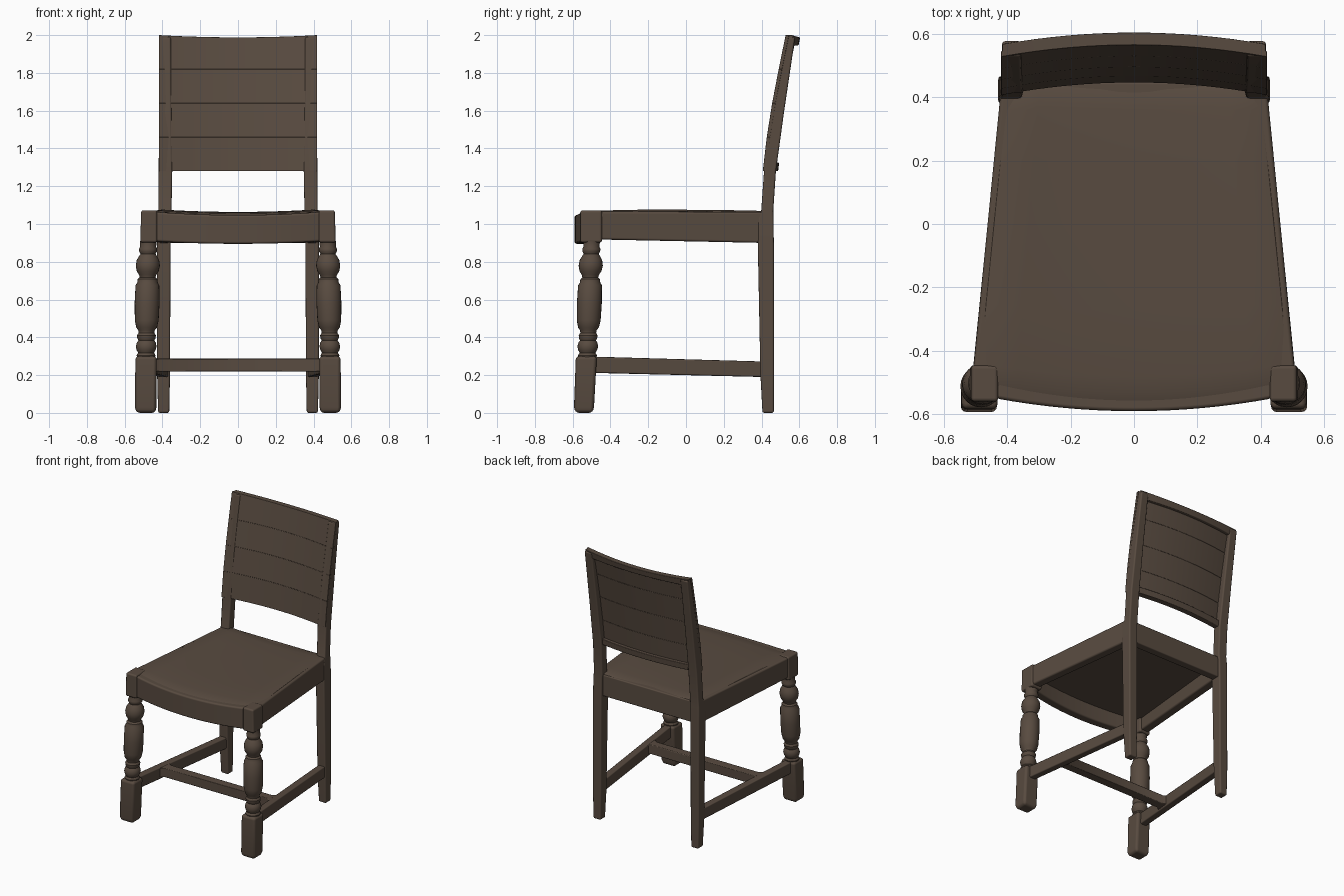
import bpy, bmesh, math

if "Cube" in bpy.data.objects:
    bpy.data.objects.remove(bpy.data.objects["Cube"])

wood = bpy.data.materials.new("dark brown wood")
wood.diffuse_color = (0.098, 0.070, 0.051, 1)
wood.use_nodes = True
wood.node_tree.nodes["Principled BSDF"].inputs["Base Color"].default_value = wood.diffuse_color


def loft(name, rings, bevel=0.008, segments=2):
    """Skin a row of equal-sized point rings and cap both ends."""
    bm = bmesh.new()
    rows = [[bm.verts.new(p) for p in ring] for ring in rings]
    n = len(rows[0])
    for a, b in zip(rows, rows[1:]):
        for i in range(n):
            j = (i + 1) % n
            bm.faces.new((a[i], a[j], b[j], b[i]))
    bm.faces.new(rows[0])
    bm.faces.new(rows[-1])
    bmesh.ops.recalc_face_normals(bm, faces=bm.faces[:])
    mesh = bpy.data.meshes.new(name)
    bm.to_mesh(mesh)
    bm.free()
    mesh.materials.append(wood)
    obj = bpy.data.objects.new(name, mesh)
    bpy.context.collection.objects.link(obj)
    bpy.ops.object.select_all(action='DESELECT')
    obj.select_set(True)
    bpy.context.view_layer.objects.active = obj
    bpy.ops.object.shade_smooth_by_angle(angle=math.radians(35))
    if bevel:
        mod = obj.modifiers.new("rounded edges", 'BEVEL')
        mod.width = bevel
        mod.segments = segments
        mod.limit_method = 'ANGLE'
        mod.angle_limit = math.radians(40)
        mod.harden_normals = True
    return obj


def flat_ring(x0, x1, y0, y1, z):
    return [(x0, y0, z), (x1, y0, z), (x1, y1, z), (x0, y1, z)]


def deep_ring(y, x0, x1, z0, z1):
    return [(x0, y, z0), (x1, y, z0), (x1, y, z1), (x0, y, z1)]


def wide_ring(x, y0, y1, z0, z1):
    return [(x, y0, z0), (x, y1, z0), (x, y1, z1), (x, y0, z1)]


def lerp_table(table, z):
    for (z0, v0), (z1, v1) in zip(table, table[1:]):
        if z <= z1:
            return v0 + (v1 - v0) * (z - z0) / (z1 - z0)
    return table[-1][1]


# turned front leg profile: height, radius
TURNING = [(0.285, 0.046), (0.305, 0.050), (0.318, 0.042), (0.332, 0.050),
           (0.352, 0.055), (0.372, 0.050), (0.384, 0.042), (0.394, 0.048),
           (0.410, 0.050), (0.424, 0.042), (0.438, 0.044), (0.452, 0.055),
           (0.490, 0.063), (0.580, 0.066), (0.675, 0.063), (0.690, 0.054),
           (0.708, 0.052), (0.718, 0.042), (0.732, 0.046), (0.750, 0.058),
           (0.780, 0.064), (0.810, 0.059), (0.832, 0.046), (0.842, 0.040),
           (0.855, 0.047), (0.868, 0.048), (0.880, 0.042), (0.910, 0.045)]

for s, side in ((-1, "left"), (1, "right")):
    # front leg: foot block, turned shaft, block at the seat corner
    loft(f"front_foot_{side}", [
        flat_ring(s * 0.438, s * 0.538, -0.585, -0.495, 0),
        flat_ring(s * 0.432, s * 0.546, -0.593, -0.487, 0.03),
        flat_ring(s * 0.430, s * 0.543, -0.583, -0.472, 0.30)], 0.018, 3)
    rings = []
    for z, r in TURNING:
        t = (z - 0.3) / 0.6
        cx, cy = s * (0.487 - 0.012 * t), -0.522 + 0.022 * t
        rings.append([(cx + r * math.cos(k * math.tau / 24),
                       cy + r * math.sin(k * math.tau / 24), z) for k in range(24)])
    loft(f"front_leg_turning_{side}", rings, 0)
    loft(f"seat_corner_block_{side}", [
        flat_ring(s * 0.428, s * 0.517, -0.560, -0.445, 0.902),
        flat_ring(s * 0.428, s * 0.513, -0.560, -0.445, 1.072)], 0.012, 3)

    # back leg, leaning back above the seat
    loft(f"back_leg_{side}", [
        flat_ring(s * a, s * b, c, d, z) for z, a, b, c, d in (
            (0.00, 0.364, 0.423, 0.405, 0.465),
            (0.20, 0.360, 0.428, 0.394, 0.466),
            (0.90, 0.357, 0.428, 0.380, 0.465),
            (1.03, 0.355, 0.426, 0.382, 0.463),
            (1.07, 0.352, 0.422, 0.398, 0.462),
            (1.28, 0.348, 0.420, 0.413, 0.476),
            (1.60, 0.352, 0.418, 0.455, 0.520),
            (1.99, 0.355, 0.416, 0.528, 0.578))], 0.010, 3)

    # seat side rail and side stretcher
    loft(f"seat_side_rail_{side}", [
        deep_ring(-0.46, s * 0.440, s * 0.507, 0.918, 1.066),
        deep_ring(0.41, s * 0.355, s * 0.421, 0.900, 1.064)], 0.012, 3)
    loft(f"side_stretcher_{side}", [
        deep_ring(-0.50, s * 0.460, s * 0.512, 0.212, 0.298),
        deep_ring(0.41, s * 0.368, s * 0.420, 0.190, 0.272)], 0.008)

# cross stretcher, flared where it meets the side stretchers
loft("cross_stretcher", [
    wide_ring(x, -0.22 - h, -0.22 + h, 0.218, 0.287)
    for x, h in ((-0.45, 0.06), (-0.41, 0.032), (0.41, 0.032), (0.45, 0.06))], 0.006)

STEPS = [i / 8 - 1 for i in range(17)]

# bowed and sagging front rail, straight back rail
rings = []
for u in STEPS:
    c = 1 - u * u
    y = -0.550 - 0.040 * c
    rings.append(wide_ring(0.435 * u, y, y + 0.065, 0.908 - 0.013 * c, 1.064 - 0.017 * c))
loft("seat_front_rail", rings, 0.012, 3)
loft("seat_back_rail", [wide_ring(x, 0.388, 0.448, 0.900, 1.055)
                        for x in (-0.37, 0.37)], 0.008)

# dished seat panel, bowed along the front
rings = []
for v, drop in ((-0.515, 0.014), (-0.49, 0.006), (-0.44, 0.0), (-0.25, -0.004),
                (0.0, -0.004), (0.2, -0.002), (0.36, 0.0), (0.425, 0.006), (0.44, 0.012)):
    half = 0.442 - 0.1 * v
    bow = 0.045 * min(1, max(0, -v / 0.5))
    top, low = [], []
    for u in STEPS:
        y = v - bow * (1 - u * u)
        z = 1.060 + 0.015 * u * u - drop - (0.012 if abs(u) == 1 else 0)
        top.append((half * u, y, z))
        low.append((half * u, y, 1.005))
    rings.append(top + low[::-1])
loft("seat", rings, 0.004)

# curved backrest
LEAN = [(1.28, 0.406), (1.44, 0.424), (1.60, 0.448), (1.80, 0.486), (2.0, 0.527)]


def back_board(name, z0, z1, near, far, half, bevel):
    """Curved horizontal board following the lean; near and far are depths."""
    rows = []
    for u in STEPS:
        x = half * u
        c = 1 - (x / 0.42) ** 2
        za, zb = z0, z1 - (0.012 * c if z1 == 2.0 else 0)
        ya, yb = (lerp_table(LEAN, z) + 0.040 * c for z in (za, zb))
        rows.append([(x, ya + near, za), (x, ya + far, za),
                     (x, yb + far, zb), (x, yb + near, zb)])
    loft(name, rows, bevel)


edges = [1.28, 1.46, 1.64, 1.82, 2.0]
for i in range(4):
    back_board(f"backrest_board_{i + 1}", edges[i], edges[i + 1], 0, 0.018, 0.419, 0.002)
back_board("backrest_top_rail", 1.945, 2.0, 0.004, 0.040, 0.415, 0.005)
back_board("backrest_bottom_rail", 1.28, 1.325, 0.004, 0.042, 0.40, 0.005)
